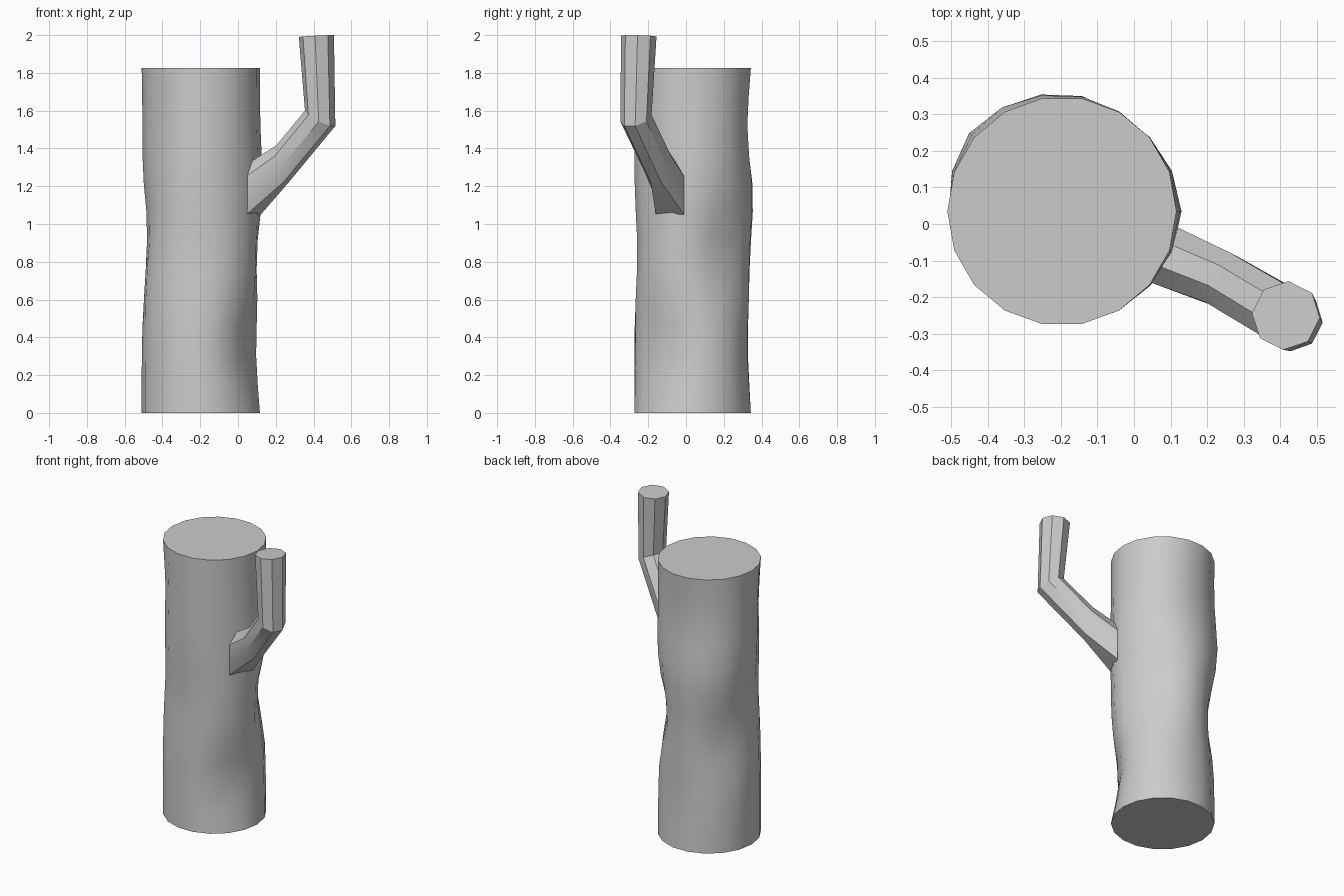
import bpy, bmesh, math
from mathutils import Vector

cube = bpy.data.objects.get("Cube")
if cube:
    bpy.data.objects.remove(cube, do_unlink=True)

grey = bpy.data.materials.new("plain_grey")
grey.use_nodes = True
color = (0.6, 0.6, 0.6, 1)
grey.diffuse_color = color
grey.node_tree.nodes["Principled BSDF"].inputs["Base Color"].default_value = color


def loft(name, rings, angle):
    """Skin a closed tube through rings of equal point count."""
    bm = bmesh.new()
    loops = [[bm.verts.new(p) for p in ring] for ring in rings]
    n = len(loops[0])
    for low, high in zip(loops, loops[1:]):
        for i in range(n):
            j = (i + 1) % n
            bm.faces.new((low[i], low[j], high[j], high[i]))
    bm.faces.new(loops[0][::-1])
    bm.faces.new(loops[-1])
    bmesh.ops.recalc_face_normals(bm, faces=bm.faces)
    mesh = bpy.data.meshes.new(name)
    bm.to_mesh(mesh)
    bm.free()
    mesh.materials.append(grey)
    obj = bpy.data.objects.new(name, mesh)
    bpy.context.collection.objects.link(obj)
    bpy.ops.object.select_all(action='DESELECT')
    obj.select_set(True)
    bpy.context.view_layer.objects.active = obj
    bpy.ops.object.shade_smooth_by_angle(angle=math.radians(angle))
    return obj


# Trunk: cylinder with soft dents and bulges (azimuth, height, depth)
SIDES, LEVELS, HEIGHT, RADIUS = 18, 12, 1.825, 0.313
dents = [(-32, 0.33, 0.055), (35, 0.82, 0.06), (95, 1.5, 0.025),
         (145, 0.72, 0.045), (190, 1.02, 0.03), (262, 0.85, 0.022),
         (215, 1.5, 0.015), (0, 1.2, -0.015), (140, 1.2, -0.02),
         (85, 0.35, 0.02), (90, 1.15, -0.012)]


def trunk_radius(deg, z):
    r = RADIUS
    for az, height, depth in dents:
        turn = (deg - az + 180) % 360 - 180
        r -= depth * math.exp(-(turn / 32) ** 2 - ((z - height) / 0.24) ** 2)
    fade = min(1, z / 0.15, (HEIGHT - z) / 0.15)
    return RADIUS + (r - RADIUS) * fade


trunk = []
for k in range(LEVELS + 1):
    z = HEIGHT * k / LEVELS
    ring = []
    for i in range(SIDES):
        a = math.tau * i / SIDES
        r = trunk_radius(math.degrees(a), z)
        ring.append((-0.197 + r * math.cos(a), 0.035 + r * math.sin(a), z))
    trunk.append(ring)
loft("trunk", trunk, 40)

# Branch: eight-sided tube, boxy at the root, bent upright at the elbow
octagon = [(math.cos(math.radians(22.5 + 45 * i)) * 1.05,
            math.sin(math.radians(22.5 + 45 * i)) * 1.05) for i in range(8)]
boxy = [(1, 0.45), (0.4, 1), (-0.4, 1), (-1, 0.45),
        (-1, -0.4), (-1, -1), (1, -1), (1, -0.4)]
across = Vector((0.45, 0.89, 0))
stations = [  # section, centre, half width, upward half axis
    (boxy, (0.083, -0.085, 1.19), 0.084, (0, 0, 0.14)),
    (octagon, (0.237, -0.15, 1.32), 0.078, (-0.02, 0.01, 0.1)),
    (octagon, (0.435, -0.265, 1.56), 0.08, (-0.068, 0.034, 0.042)),
    (octagon, (0.415, -0.25, 1.995), 0.09, (-0.079, 0.04, -0.005)),
]
loft("branch", [[Vector(c) + across * w * s + Vector(up) * t for s, t in sec]
                for sec, c, w, up in stations], 25)
